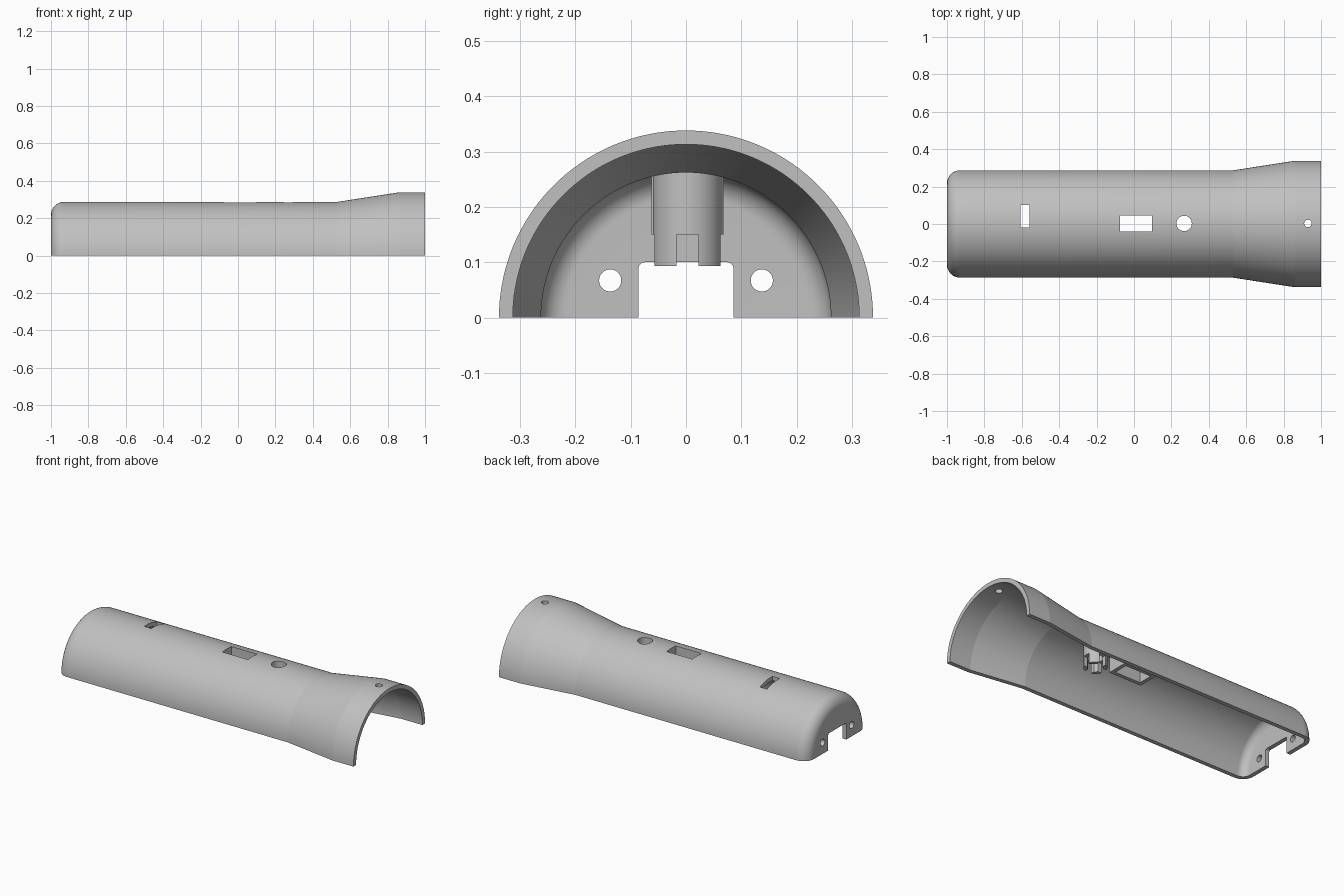
import bpy, bmesh
from math import pi, sin, cos, radians
from mathutils import Matrix, Vector

if "Cube" in bpy.data.objects:
    bpy.data.objects.remove(bpy.data.objects["Cube"])

grey = bpy.data.materials.new("plain_grey")
grey.use_nodes = True
grey.diffuse_color = (0.53, 0.53, 0.53, 1)
grey.node_tree.nodes["Principled BSDF"].inputs["Base Color"].default_value = grey.diffuse_color


def make(name, bm):
    bmesh.ops.recalc_face_normals(bm, faces=bm.faces)
    mesh = bpy.data.meshes.new(name)
    bm.to_mesh(mesh)
    bm.free()
    mesh.materials.append(grey)
    obj = bpy.data.objects.new(name, mesh)
    bpy.context.collection.objects.link(obj)
    return obj


def box(name, x, y, z, bevel=0):
    """Box from (min, max) ranges; bevel rounds the edges running along x."""
    bm = bmesh.new()
    bmesh.ops.create_cube(bm, size=1)
    for v in bm.verts:
        v.co = [r[0] if c < 0 else r[1] for c, r in zip(v.co, (x, y, z))]
    if bevel:
        edges = [e for e in bm.edges if abs((e.verts[0].co - e.verts[1].co).x) > 1e-4]
        bmesh.ops.bevel(bm, geom=edges, offset=bevel, segments=6, affect='EDGES', profile=0.5)
    return make(name, bm)


def rod(name, centre, radius, depth, axis='Z'):
    bm = bmesh.new()
    turn = Matrix.Rotation(pi / 2, 4, 'Y') if axis == 'X' else Matrix()
    bmesh.ops.create_cone(bm, cap_ends=True, segments=48, radius1=radius, radius2=radius,
                          depth=depth, matrix=Matrix.Translation(centre) @ turn)
    return make(name, bm)


def cut(obj, cutters):
    bpy.context.view_layer.objects.active = obj
    for c in cutters:
        mod = obj.modifiers.new("cut", 'BOOLEAN')
        mod.operation, mod.solver, mod.object = 'DIFFERENCE', 'EXACT', c
        bpy.ops.object.modifier_apply(modifier=mod.name)
    for c in cutters:
        bpy.data.objects.remove(c)


# Half shell: wall section turned half way round the long axis
R, WALL, ROUND, ARC = 0.287, 0.025, 0.07, 14


def wall_line(inset):
    r = ROUND - inset
    pts = [(-1 + inset, 0)]
    for i in range(ARC + 1):
        a = pi / 2 * i / ARC
        pts.append((-1 + ROUND - r * cos(a), R - ROUND + r * sin(a)))
    return pts + [(0.53, R - inset), (0.86, 0.338 - inset), (1, 0.338 - inset)]


bm = bmesh.new()
section = wall_line(0) + wall_line(WALL)[::-1]
verts = [bm.verts.new((x, -r, 0)) for x, r in section]
edges = [bm.edges.new(pair) for pair in zip(verts, verts[1:])]
bmesh.ops.spin(bm, geom=verts + edges, cent=(0, 0, 0), axis=(-1, 0, 0), angle=pi, steps=72)
if sum(v.co.z for v in bm.verts) < 0:
    bmesh.ops.scale(bm, vec=(1, 1, -1), verts=bm.verts)
bmesh.ops.remove_doubles(bm, verts=bm.verts, dist=1e-5)
bmesh.ops.dissolve_degenerate(bm, dist=1e-6, edges=bm.edges)
bmesh.ops.edgeloop_fill(bm, edges=[e for e in bm.edges if e.is_boundary])
shell = make("half_shell", bm)

# Openings in the top and the end wall
MID, BX = 0.003, 0.268
window_x, window_y = (-0.075, 0.095), (-0.04, 0.046)
cut(shell, [
    box("slot_cutter", (-0.607, -0.56), (-0.018, 0.102), (0.15, 0.4)),
    box("window_cutter", window_x, window_y, (0.1, 0.4)),
    rod("button_cutter", (BX, MID, 0.3), 0.041, 0.3),
    rod("pin_cutter", (0.93, MID, 0.3), 0.02, 0.3),
    box("notch_cutter", (-1.1, -0.9), (-0.086, 0.086), (-0.1, 0.1), 0.012),
    rod("left_screw_cutter", (-1, 0.137, 0.067), 0.02, 0.2, 'X'),
    rod("right_screw_cutter", (-1, -0.137, 0.067), 0.02, 0.2, 'X'),
])

# Frame hanging below the window
RIM = 0.022
frame = box("window_frame", (window_x[0] - RIM, window_x[1] + RIM),
            (window_y[0] - RIM, window_y[1] + RIM), (0.15, 0.268))
cut(frame, [box("frame_cutter", window_x, window_y, (0.1, 0.4))])

# Button tube with four prongs at its lower end
tube = rod("button_tube", (BX, MID, 0.1815), 0.063, 0.177)
cut(tube, [
    rod("bore_cutter", (BX, MID, 0.2), 0.041, 0.4),
    box("long_cutter", (BX - 0.1, BX + 0.1), (MID - 0.02, MID + 0.02), (0, 0.15)),
    box("cross_cutter", (BX - 0.02, BX + 0.02), (MID - 0.1, MID + 0.1), (0, 0.15)),
])

for obj in (shell, frame, tube):
    bpy.ops.object.select_all(action='DESELECT')
    obj.select_set(True)
    bpy.context.view_layer.objects.active = obj
    bpy.ops.object.shade_smooth_by_angle(angle=radians(8))
